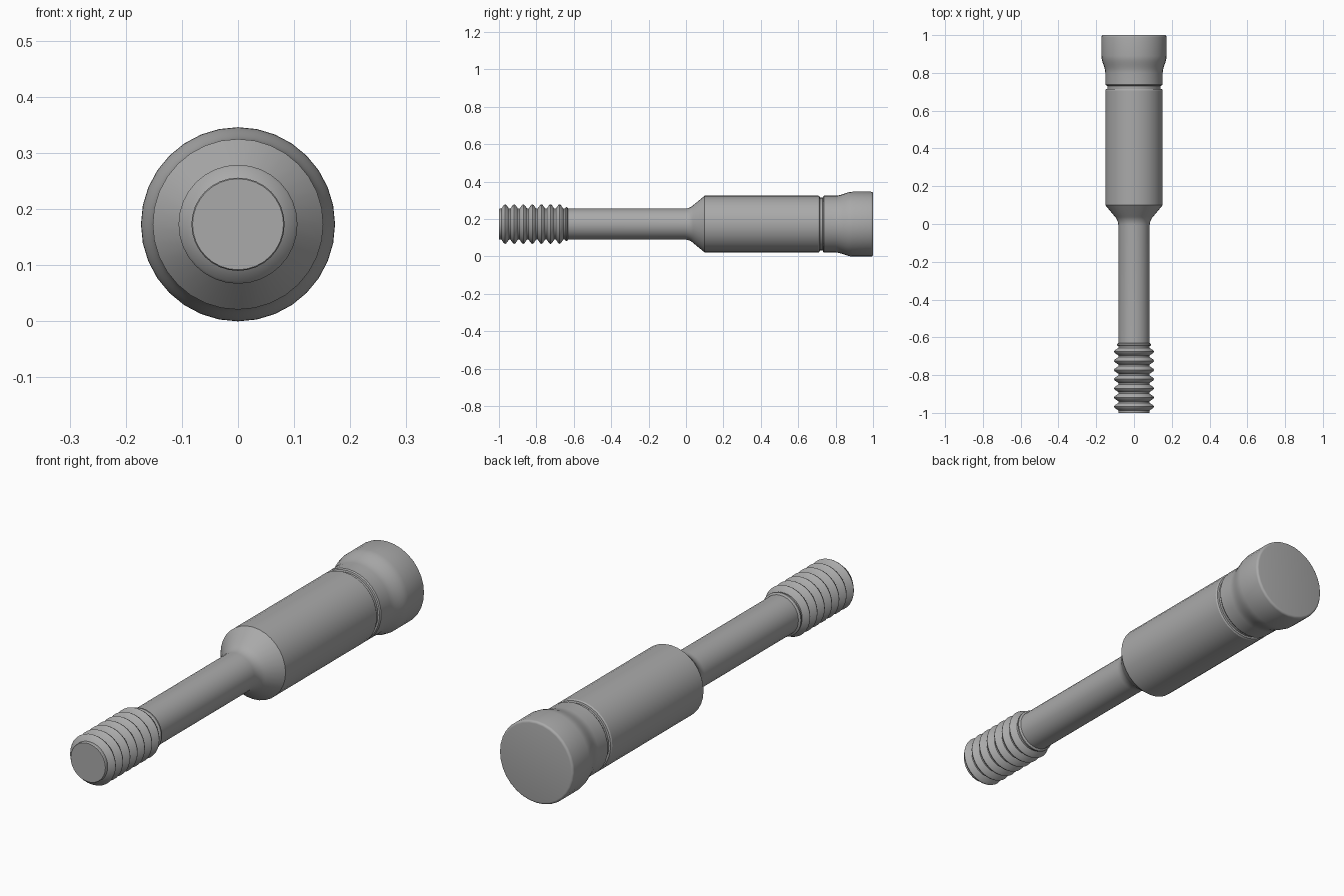
import bpy
import math
from mathutils import Vector

cube = bpy.data.objects.get("Cube")
if cube:
    bpy.data.objects.remove(cube, do_unlink=True)

SIDES = 32
AXIS_Z = 0.173

steel = bpy.data.materials.new("grey steel")
steel.use_nodes = True
colour = (0.40, 0.40, 0.40, 1)
steel.diffuse_color = colour
steel.node_tree.nodes["Principled BSDF"].inputs["Base Color"].default_value = colour


def lathe(name, profile):
    """Revolve (y, radius) points around the long axis and close both ends."""
    verts, faces = [], []
    for y, r in profile:
        for i in range(SIDES):
            a = math.tau * i / SIDES
            verts.append((r * math.sin(a), y, AXIS_Z + r * math.cos(a)))
    for k in range(len(profile) - 1):
        for i in range(SIDES):
            j = (i + 1) % SIDES
            a, b = k * SIDES, (k + 1) * SIDES
            faces.append((a + i, a + j, b + j, b + i))
    last = (len(profile) - 1) * SIDES
    faces.append(tuple(reversed(range(SIDES))))
    faces.append(tuple(range(last, last + SIDES)))
    mesh = bpy.data.meshes.new(name)
    mesh.from_pydata(verts, [], faces)
    # Make the side and end faces point outwards
    if mesh.polygons[0].normal.dot(Vector((0, 0, 1))) < 0:
        mesh.flip_normals()
    mesh.materials.append(steel)
    obj = bpy.data.objects.new(name, mesh)
    bpy.context.collection.objects.link(obj)
    bpy.ops.object.select_all(action="DESELECT")
    obj.select_set(True)
    bpy.context.view_layer.objects.active = obj
    bpy.ops.object.shade_smooth_by_angle(angle=math.radians(30))
    return obj


# Threaded tip: evenly spaced rounded ridges, then a small collar
ROOT, CREST = 0.083, 0.106
thread = [(-1, 0.081), (-0.997, ROOT)]
for n in range(7):
    y = -0.967 + n * 0.0485
    thread += [(y - 0.020, ROOT), (y - 0.007, 0.102), (y, CREST),
               (y + 0.007, 0.102), (y + 0.020, ROOT)]
thread += [(-0.647, ROOT), (-0.642, 0.091), (-0.636, 0.091), (-0.631, ROOT), (-0.62, ROOT)]
lathe("threaded_tip", thread)

# Slim shaft flowing through a fillet into the shoulder cone and main barrel
fillet = [(0.07 * math.sin(a), ROOT + 0.07 * (1 - math.cos(a)))
          for a in (math.radians(45) * i / 6 for i in range(7))]
fillet = [(y - 0.008, r) for y, r in fillet]
lathe("shaft_and_barrel", [(-0.62, ROOT)] + fillet + [
    (0.1, 0.152), (0.708, 0.152), (0.714, 0.148), (0.716, 0.141), (0.725, 0.141)])

# Flared head behind the retaining groove, with a rounded rear rim
flare = []
for i in range(9):
    t = i / 8
    flare.append((0.80 + 0.09 * t, 0.152 + 0.021 * t * t * (3 - 2 * t)))
rim = [(0.99 + 0.01 * math.sin(a), 0.163 + 0.01 * math.cos(a))
       for a in (math.pi / 2 * i / 4 for i in range(5))]
lathe("flared_head", [(0.725, 0.141), (0.731, 0.141), (0.733, 0.148), (0.738, 0.152)]
      + flare + rim)
